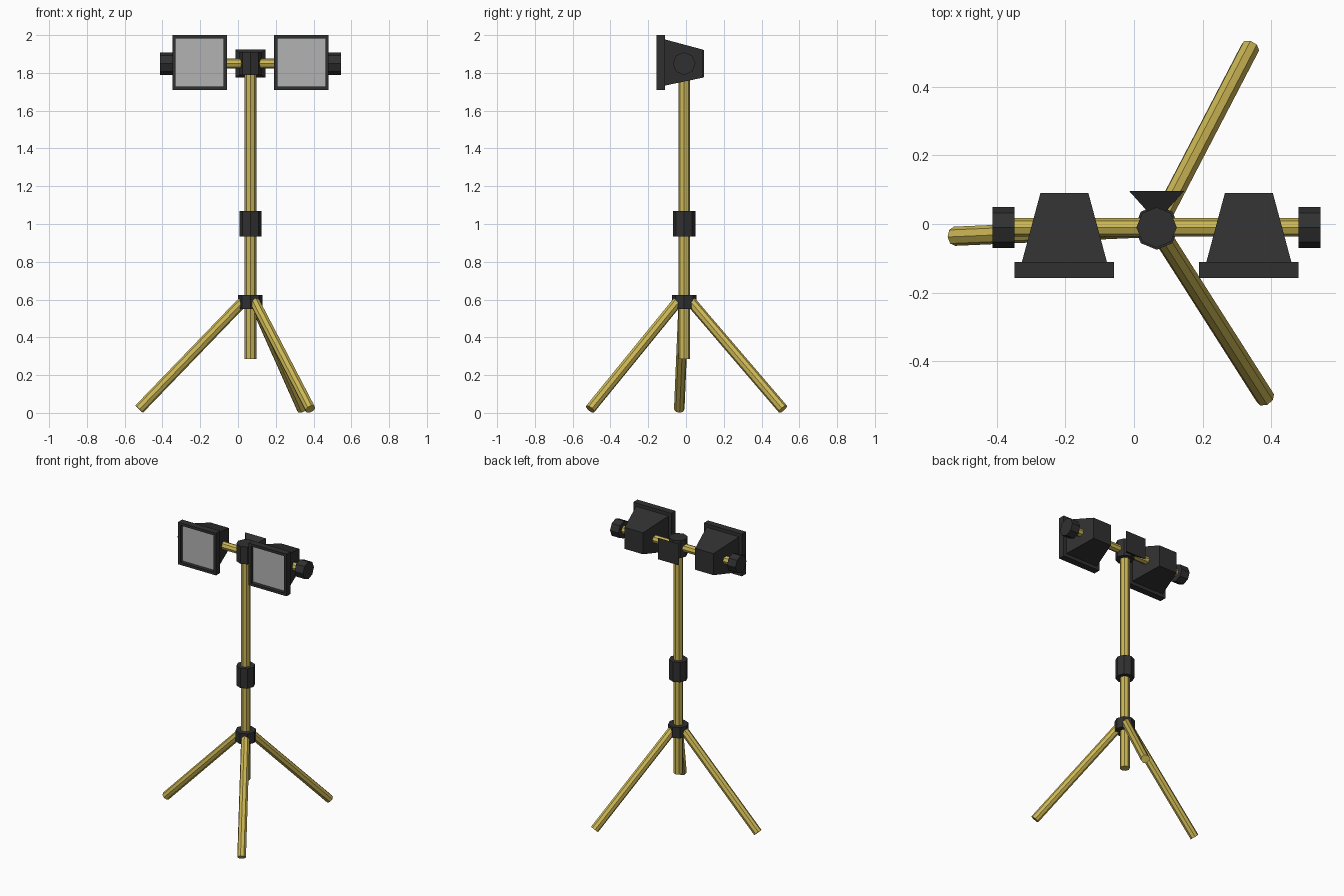
import bpy, bmesh, math
from mathutils import Vector

if "Cube" in bpy.data.objects:
    bpy.data.objects.remove(bpy.data.objects["Cube"])

CX, CY, ROD_Z = 0.066, -0.01, 1.849


def material(name, rgb):
    m = bpy.data.materials.new(name)
    m.diffuse_color = (*rgb, 1)
    m.use_nodes = True
    m.node_tree.nodes["Principled BSDF"].inputs["Base Color"].default_value = m.diffuse_color
    return m


YELLOW = material("yellow_paint", (0.60, 0.47, 0.09))
BLACK = material("black_plastic", (0.03, 0.03, 0.03))
GLASS = material("lamp_glass", (0.45, 0.45, 0.45))


def add_object(name, bm, *mats):
    bmesh.ops.recalc_face_normals(bm, faces=bm.faces)
    me = bpy.data.meshes.new(name)
    bm.to_mesh(me)
    bm.free()
    for m in mats:
        me.materials.append(m)
    ob = bpy.data.objects.new(name, me)
    bpy.context.collection.objects.link(ob)
    return ob


def tube(name, a, b, radius, mat, sides=8):
    """Closed low-poly cylinder from point a to point b."""
    a, b = Vector(a), Vector(b)
    bm = bmesh.new()
    bmesh.ops.create_cone(bm, cap_ends=True, segments=sides, radius1=radius,
                          radius2=radius, depth=(b - a).length)
    rot = Vector((0, 0, 1)).rotation_difference(b - a).to_matrix()
    bmesh.ops.transform(bm, matrix=rot.to_4x4(), verts=bm.verts)
    bmesh.ops.translate(bm, vec=(a + b) / 2, verts=bm.verts)
    return add_object(name, bm, mat)


def loft(rings):
    """Solid through rectangles (x, y, z, half width, half height) facing y."""
    bm = bmesh.new()
    loops = [[bm.verts.new((x + sx * w, y, z + sz * h))
              for sx, sz in ((-1, -1), (1, -1), (1, 1), (-1, 1))]
             for x, y, z, w, h in rings]
    for p, q in zip(loops, loops[1:]):
        for i in range(4):
            j = (i + 1) % 4
            bm.faces.new((p[i], p[j], q[j], q[i]))
    first = bm.faces.new(loops[0])
    bm.faces.new(loops[-1])
    return bm, first


# Mast and its collars
tube("mast", (CX, CY, 0.285), (CX, CY, 1.85), 0.031, YELLOW)
tube("leg_collar", (CX, CY, 0.55), (CX, CY, 0.624), 0.065, BLACK)
tube("height_clamp", (CX, CY, 0.934), (CX, CY, 1.07), 0.059, BLACK)
tube("top_hub", (CX, CY, 1.79), (CX, CY, 1.91), 0.059, BLACK)

# Three splayed legs
for k in range(3):
    t = math.radians(62.5 + 120 * k)
    c, s = math.cos(t), math.sin(t)
    tube(f"leg_{k + 1}", (CX + 0.03 * c, CY + 0.03 * s, 0.60),
         (CX + 0.59 * c, CY + 0.59 * s, 0.02), 0.028, YELLOW)

# Flared clamp handle behind the hub
bm, _ = loft([(CX, 0.02, ROD_Z, 0.012, 0.03), (CX, 0.096, ROD_Z, 0.08, 0.074)])
add_object("hub_handle", bm, BLACK)

# Cross rod
tube("cross_rod", (CX - 0.44, CY, ROD_Z), (CX + 0.44, CY, ROD_Z), 0.027, YELLOW)

# Lamps and end knobs on both sides
for side, d in (("left", -1), ("right", 1)):
    x = CX + d * 0.269
    bm, glass = loft([
        (x, -0.132, 1.855, 0.127, 0.127),   # recessed glass
        (x, -0.157, 1.855, 0.127, 0.127),   # frame inner edge
        (x, -0.157, 1.855, 0.145, 0.145),   # frame outer edge
        (x, -0.111, 1.855, 0.145, 0.145),
        (x, -0.111, 1.855, 0.124, 0.122),   # housing
        (x, 0.090, ROD_Z, 0.070, 0.074)])
    glass.material_index = 1
    add_object(f"{side}_lamp", bm, BLACK, GLASS)
    tube(f"{side}_knob", (CX + d * 0.414, CY, ROD_Z),
         (CX + d * 0.478, CY, ROD_Z), 0.06, BLACK)
